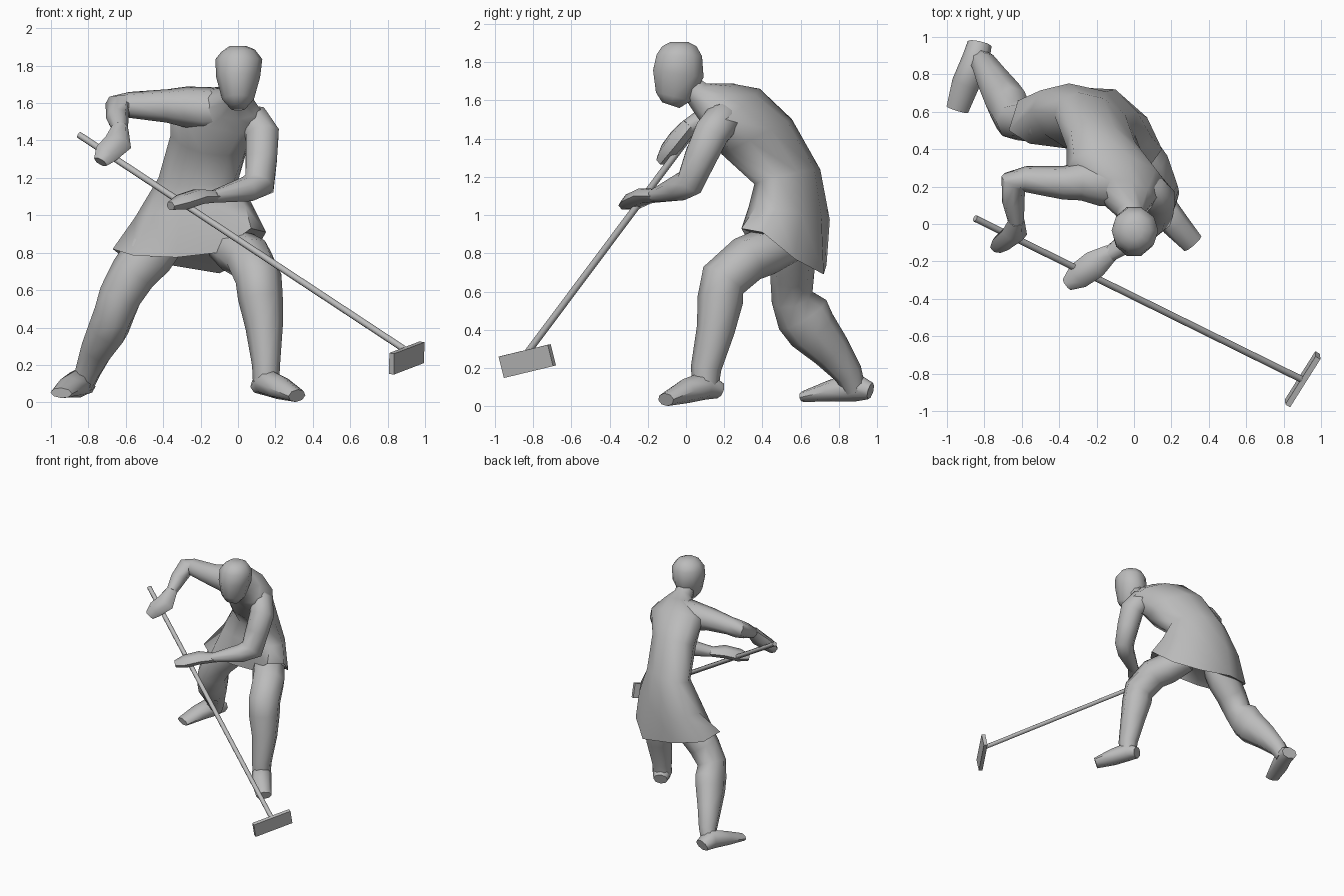
import bpy, bmesh, math
from mathutils import Vector, Matrix

grey = bpy.data.materials.new("plain grey")
grey.diffuse_color = (0.5, 0.5, 0.5, 1)


def finish(name, bm, angle=50):
    bmesh.ops.recalc_face_normals(bm, faces=bm.faces)
    me = bpy.data.meshes.new(name)
    bm.to_mesh(me)
    bm.free()
    me.materials.append(grey)
    me.shade_smooth()
    me.set_sharp_from_angle(angle=math.radians(angle))
    ob = bpy.data.objects.new(name, me)
    bpy.context.collection.objects.link(ob)
    return ob


def ellipse(c, u, v, n):
    c, u, v = Vector(c), Vector(u), Vector(v)
    return [c + u * math.cos(2 * math.pi * k / n) + v * math.sin(2 * math.pi * k / n)
            for k in range(n)]


def skin(name, rings, angle=50, first_tip=None):
    """Join rings of points into a closed skin."""
    bm = bmesh.new()
    rows = [[bm.verts.new(p) for p in r] for r in rings]
    n = len(rows[0])
    for a, b in zip(rows, rows[1:]):
        for k in range(n):
            bm.faces.new((a[k], a[(k + 1) % n], b[(k + 1) % n], b[k]))
    if first_tip:
        t = bm.verts.new(first_tip)
        for k in range(n):
            bm.faces.new((t, rows[0][(k + 1) % n], rows[0][k]))
    else:
        bm.faces.new(rows[0])
    bm.faces.new(rows[-1])
    return finish(name, bm, angle)


def limb(name, secs, side, n=8, angle=55):
    """Sections are x, y, z, half width along side, half width across."""
    pts = [Vector(s[:3]) for s in secs]
    rings = []
    for i, s in enumerate(secs):
        t = (pts[min(i + 1, len(pts) - 1)] - pts[max(i - 1, 0)]).normalized()
        u = Vector(side)
        u = (u - t * u.dot(t)).normalized()
        rings.append(ellipse(pts[i], u * s[3], t.cross(u) * s[4], n))
    return skin(name, rings, angle)


# torso with flared tunic: uneven hem, then tilted rings up the leaning body
hem = [(0.15, 0.40, 0.91), (0.07, 0.29, 0.93), (-0.11, 0.36, 0.80), (-0.33, 0.40, 0.775),
       (-0.56, 0.43, 0.785), (-0.67, 0.50, 0.82), (-0.62, 0.66, 0.78), (-0.40, 0.735, 0.74),
       (-0.10, 0.72, 0.69), (0.07, 0.57, 0.77)]
body = [((-0.23, 0.54, 1.01), (0.32, -0.07, 0.02), (0.02, -0.20, 0.03)),
        ((-0.21, 0.53, 1.20), (0.215, -0.05, 0.0), (0.02, -0.165, -0.04)),
        ((-0.15, 0.37, 1.41), (0.21, -0.04, -0.02), (0.03, -0.18, -0.09)),
        ((-0.09, 0.25, 1.55), (0.27, -0.04, -0.05), (0.02, -0.13, -0.10)),
        ((-0.05, 0.15, 1.60), (0.16, -0.02, -0.02), (0.01, -0.09, -0.085)),
        ((-0.02, 0.06, 1.635), (0.075, 0, 0), (0.0, -0.05, -0.055)),
        ((0, -0.02, 1.70), (0.07, 0, 0), (0.0, -0.06, -0.04))]
skin("tunic_torso", [hem] + [ellipse(c, u, f, 10) for c, u, f in body], 65,
     first_tip=(-0.24, 0.53, 0.84))

# head
limb("head", [(0, -0.08, 1.575, .045, .05), (0, -0.065, 1.62, .085, .10),
              (0, -0.04, 1.74, .118, .14), (0.005, -0.035, 1.835, .125, .125),
              (0, -0.035, 1.88, .09, .095), (0, -0.035, 1.905, .045, .05)],
     (1, 0, 0), 10)

# legs
limb("rear_leg", [(-0.34, 0.57, 0.92, .10, .09), (-0.47, 0.56, 0.80, .14, .12),
                  (-0.56, 0.555, 0.69, .125, .115), (-0.63, 0.555, 0.57, .115, .11),
                  (-0.66, 0.61, 0.48, .11, .145), (-0.69, 0.66, 0.40, .11, .135),
                  (-0.75, 0.76, 0.29, .09, .105),
                  (-0.80, 0.85, 0.17, .07, .075), (-0.83, 0.88, 0.09, .06, .06)],
     (1, 0, 0))
limb("front_leg", [(-0.09, 0.56, 0.86, .10, .10), (-0.01, 0.42, 0.81, .125, .125),
                   (0.06, 0.32, 0.77, .13, .125),
                   (0.11, 0.195, 0.66, .125, .125), (0.12, 0.18, 0.56, .12, .12),
                   (0.14, 0.155, 0.40, .10, .10), (0.15, 0.105, 0.20, .075, .08),
                   (0.15, 0.10, 0.10, .07, .07)], (1, 0, 0))

# feet
limb("rear_foot", [(-0.825, 0.965, 0.08, .065, .045), (-0.845, 0.88, 0.105, .075, .08),
                   (-0.90, 0.75, 0.08, .075, .055), (-0.945, 0.61, 0.05, .06, .028)],
     (1, 0, 0))
limb("front_foot", [(0.115, 0.175, 0.085, .055, .045), (0.15, 0.10, 0.11, .075, .075),
                    (0.22, 0.00, 0.08, .075, .065), (0.315, -0.105, 0.035, .06, .035)],
     (1, 0.7, 0))

# arms
limb("lower_arm_side", [(0.00, 0.23, 1.53, .07, .07), (0.09, 0.19, 1.50, .095, .09),
                        (0.13, 0.135, 1.43, .10, .095),
                        (0.125, 0.075, 1.30, .09, .09), (0.115, 0.02, 1.17, .075, .09),
                        (0.05, -0.04, 1.14, .07, .07), (-0.13, -0.16, 1.10, .045, .035)],
     (-.4, .85, -.3))
limb("raised_arm", [(-0.02, 0.18, 1.55, .08, .09), (-0.16, 0.21, 1.57, .115, .12),
                    (-0.28, 0.235, 1.58, .11, .11), (-0.38, 0.22, 1.585, .09, .09),
                    (-0.58, 0.24, 1.59, .07, .07), (-0.645, 0.23, 1.58, .07, .07),
                    (-0.645, 0.12, 1.52, .06, .06), (-0.63, 0.01, 1.46, .042, .042)],
     (0, -.6, .8))

# hands gripping the handle
limb("lower_hand", [(-0.12, -0.15, 1.10, .045, .035), (-0.21, -0.215, 1.10, .075, .045),
                    (-0.30, -0.28, 1.07, .07, .045), (-0.36, -0.325, 1.05, .035, .025)],
     (-.6, .8, 0), 6)
limb("raised_hand", [(-0.63, 0.02, 1.47, .045, .045), (-0.64, -0.05, 1.39, .075, .05),
                     (-0.705, -0.10, 1.33, .065, .045), (-0.735, -0.13, 1.285, .04, .03)],
     (1, 0, -.3), 6)

# long handle
limb("handle", [(-0.85, 0.03, 1.43, .018, .018), (0.895, -0.83, 0.28, .018, .018)],
     (0, 0, 1), 8)

# flat rectangular tool head
along = Vector((0.17, 0.27, 0.065)).normalized()
down = Vector((0.0, 0.03, -0.11))
down = (down - along * down.dot(along)).normalized()
face = along.cross(down)
m = Matrix((along, down, face)).transposed().to_4x4()
m.translation = (0.902, -0.83, 0.237)
bm = bmesh.new()
bmesh.ops.create_cube(bm, size=1, matrix=m @ Matrix.Diagonal((0.31, 0.115, 0.03, 1)))
finish("tool_head", bm, 30)
